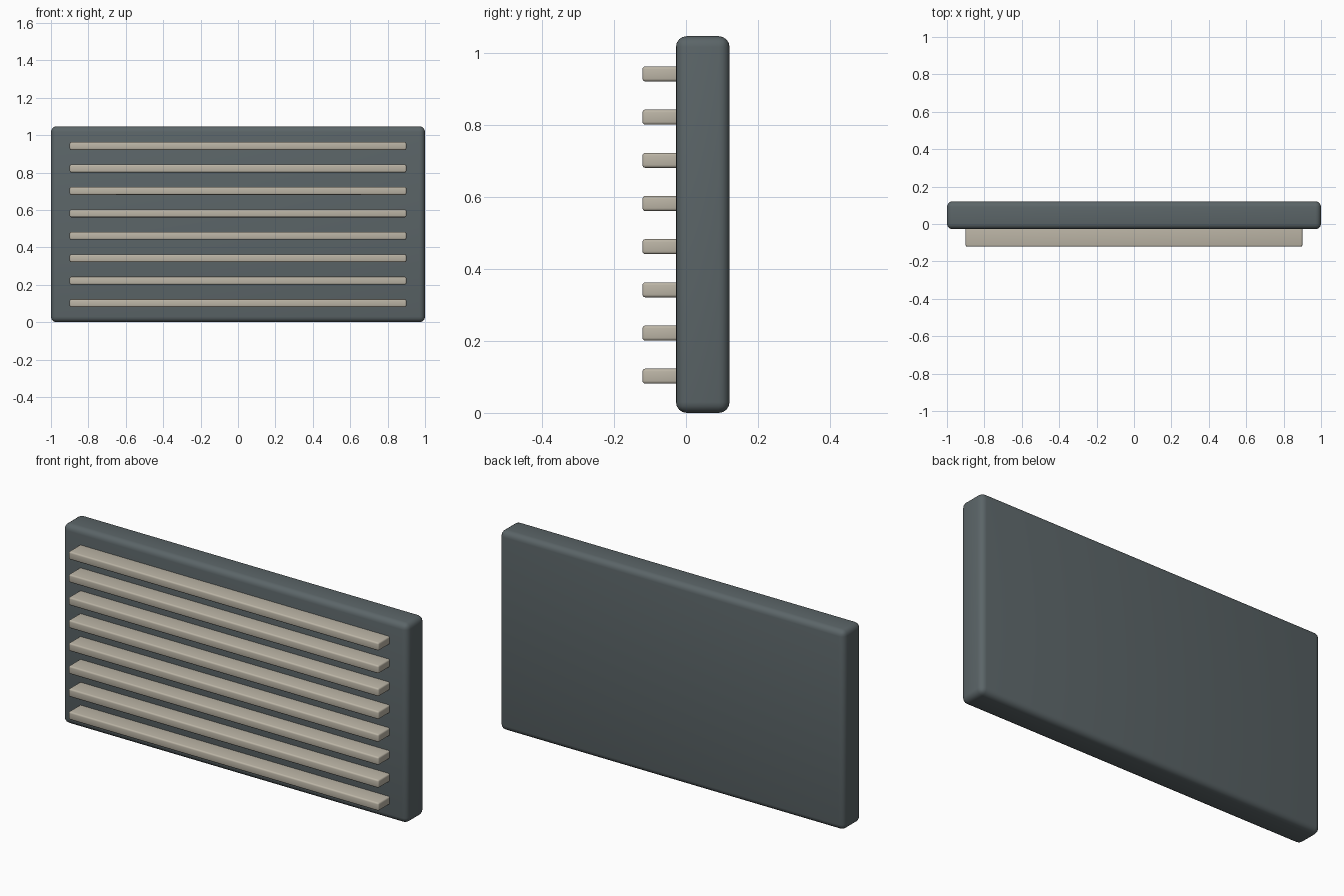
import bpy
import math

cube = bpy.data.objects.get("Cube")
if cube:
    bpy.data.objects.remove(cube, do_unlink=True)


def make_material(name, colour):
    mat = bpy.data.materials.new(name)
    mat.use_nodes = True
    mat.diffuse_color = colour
    mat.node_tree.nodes["Principled BSDF"].inputs["Base Color"].default_value = colour
    return mat


def rounded_box(name, low, high, radius, segments, mat):
    """Box between two corners with rounded edges."""
    centre = [(a + b) / 2 for a, b in zip(low, high)]
    bpy.ops.mesh.primitive_cube_add(size=1, location=centre)
    obj = bpy.context.object
    obj.name = name
    obj.scale = [b - a for a, b in zip(low, high)]
    bpy.ops.object.transform_apply(location=False, rotation=False, scale=True)
    obj.data.materials.append(mat)
    bevel = obj.modifiers.new("rounded_edges", 'BEVEL')
    bevel.width = radius
    bevel.segments = segments
    bpy.ops.object.modifier_apply(modifier=bevel.name)
    bpy.ops.object.shade_smooth_by_angle(angle=math.radians(40))
    return obj


slate = make_material("slate_grey", (0.105, 0.13, 0.138, 1))
beige = make_material("warm_beige", (0.50, 0.46, 0.38, 1))

# Back panel
rounded_box("back_panel", (-1, -0.028, 0), (1, 0.121, 1.047), 0.03, 4, slate)

# Horizontal slats, evenly spaced and set into the panel
for i in range(8):
    z = 0.102 + 0.12 * i
    rounded_box(f"slat_{i + 1}", (-0.9, -0.121, z - 0.021), (0.9, 0, z + 0.021),
                0.008, 3, beige)
